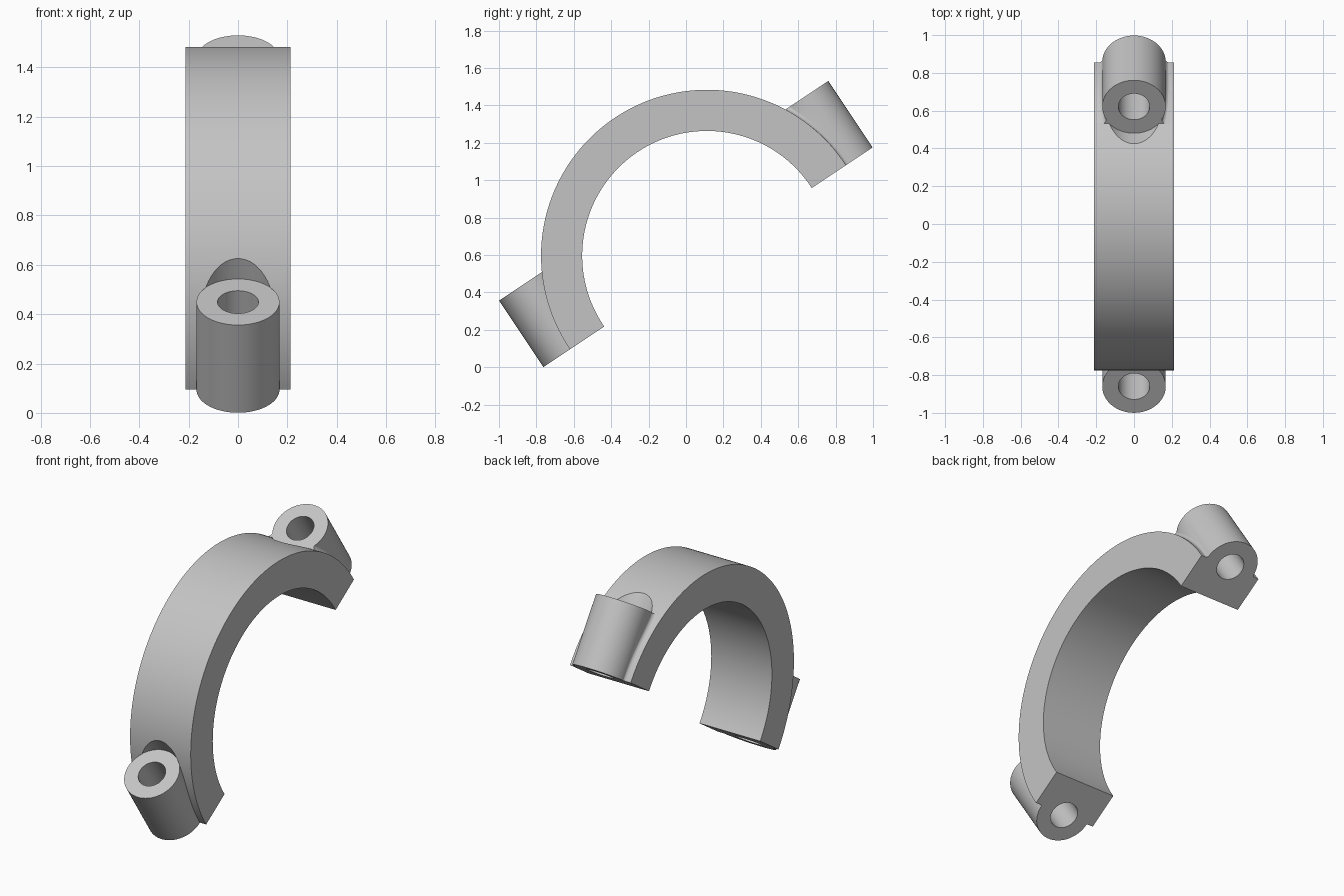
import bpy, bmesh
from math import sin, cos, pi, sqrt, radians, atan2

if "Cube" in bpy.data.objects:
    bpy.data.objects.remove(bpy.data.objects["Cube"])

# Dimensions in the clamp's own frame: y runs along the split face, z away from it
R_OUT, R_IN, HALF_W = 0.887, 0.667, 0.212
BOSS_Y, BOSS_R, BOSS_TOP, HOLE_R = 0.89, 0.168, 0.417, 0.083
SPLIT_Z, FILLET = -0.01, 0.024

metal = bpy.data.materials.new("plain_grey")
metal.use_nodes = True
grey = (0.55, 0.55, 0.55, 1)
metal.diffuse_color = grey
metal.node_tree.nodes["Principled BSDF"].inputs["Base Color"].default_value = grey


def loft(name, sections):
    """Closed solid through a list of equally long point loops."""
    bm = bmesh.new()
    rings = [[bm.verts.new(p) for p in s] for s in sections]
    n = len(rings[0])
    for a, b in zip(rings, rings[1:]):
        for i in range(n):
            j = (i + 1) % n
            bm.faces.new((a[i], a[j], b[j], b[i]))
    bm.faces.new(rings[0])
    bm.faces.new(rings[-1])
    bmesh.ops.recalc_face_normals(bm, faces=bm.faces)
    mesh = bpy.data.meshes.new(name)
    bm.to_mesh(mesh)
    bm.free()
    mesh.materials.append(metal)
    ob = bpy.data.objects.new(name, mesh)
    bpy.context.collection.objects.link(ob)
    return ob


def cylinder(name, y, r, z0, z1, n=64):
    return loft(name, [[(r * cos(2 * pi * i / n), y + r * sin(2 * pi * i / n), z)
                        for i in range(n)] for z in (z0, z1)])


def combine(target, tool, operation):
    mod = target.modifiers.new(tool.name, 'BOOLEAN')
    mod.operation, mod.solver, mod.object = operation, 'EXACT', tool
    bpy.context.view_layer.objects.active = target
    bpy.ops.object.modifier_apply(modifier=mod.name)
    bpy.data.objects.remove(tool)


def fillet_section(side, z, steps=8):
    """Concave blend between the band and the boss at one height."""
    yr = sqrt(R_OUT ** 2 - z ** 2)
    cy = yr + FILLET
    cx = sqrt((BOSS_R + FILLET) ** 2 - (cy - BOSS_Y) ** 2)
    a0, a1 = -pi / 2, atan2(BOSS_Y - cy, -cx)
    if a1 > 0:
        a1 -= 2 * pi
    f = FILLET + 0.002
    arc = [(cx + f * cos(a0 + (a1 - a0) * i / steps),
            cy + f * sin(a0 + (a1 - a0) * i / steps)) for i in range(steps + 1)]
    bx, by = arc[-1]
    pts = [(cx, yr - 0.02)] + arc + [(bx - 0.03, by), (bx - 0.03, yr - 0.02)]
    return [(side * x, y, z) for x, y in pts]


# Curved band, run slightly past the split plane at both ends
angles = [radians(-4 + 188 * i / 120) for i in range(121)]
clamp = loft("clamp_half", [[(x, r * cos(a), r * sin(a)) for x, r in
             ((-HALF_W, R_IN), (HALF_W, R_IN), (HALF_W, R_OUT), (-HALF_W, R_OUT))]
             for a in angles])

# Screw bosses
for side in (-1, 1):
    combine(clamp, cylinder("boss", side * BOSS_Y, BOSS_R, -0.04, BOSS_TOP + 0.01), 'UNION')

# Blends beside the rear boss
for side in (-1, 1):
    heights = [-0.04 + (BOSS_TOP + 0.04) * i / 20 for i in range(21)]
    combine(clamp, loft("fillet", [fillet_section(side, z) for z in heights]), 'UNION')

# Screw head pockets and through holes
for side in (-1, 1):
    combine(clamp, cylinder("pocket", side * BOSS_Y, BOSS_R + 0.001, BOSS_TOP, 0.8), 'DIFFERENCE')
    combine(clamp, cylinder("hole", side * BOSS_Y, HOLE_R, -0.3, 0.7), 'DIFFERENCE')

# Flat split face
combine(clamp, loft("split", [[(-1, -2, z), (1, -2, z), (1, 2, z), (-1, 2, z)]
                              for z in (-1, SPLIT_Z)]), 'DIFFERENCE')

# Tilt into place and smooth the curved walls
clamp.rotation_euler = (radians(33.7), 0, 0)
clamp.location = (0, 0.112, 0.596)
bpy.ops.object.select_all(action='DESELECT')
clamp.select_set(True)
bpy.context.view_layer.objects.active = clamp
bpy.ops.object.shade_smooth_by_angle(angle=radians(25))
